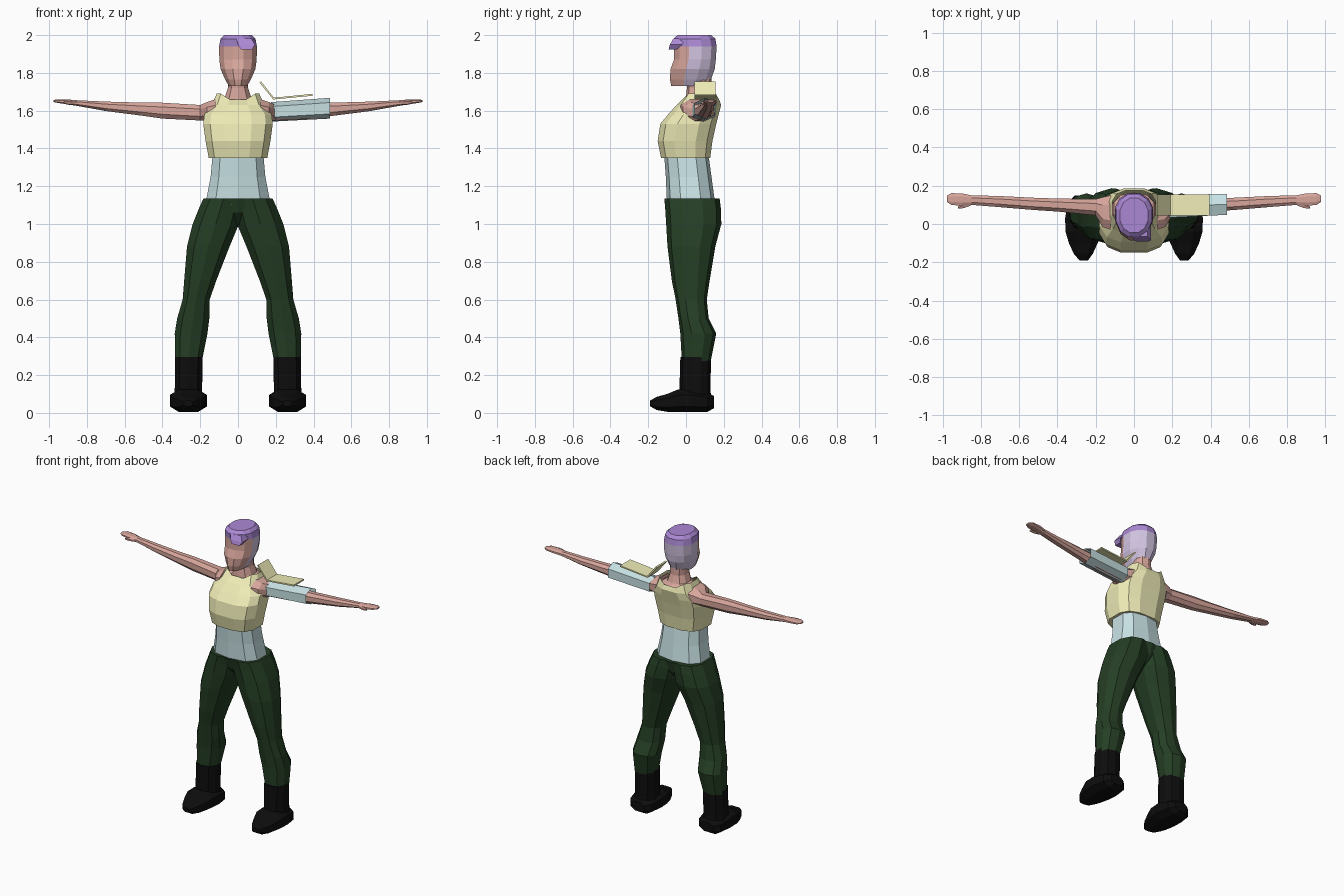
import bpy, bmesh, math

def material(name, rgb):
    m = bpy.data.materials.new(name)
    m.diffuse_color = (*rgb, 1)
    return m

SKIN = material("skin", (.68, .38, .33))
CREAM = material("cream", (.86, .84, .47))
BLUE = material("pale_blue", (.58, .76, .78))
GREEN = material("dark_green", (.018, .048, .018))
BLACK = material("black", (.004, .004, .004))
HAIR = material("purple", (.41, .25, .66))
SHAVED = material("light_purple", (.66, .56, .77))

def finish(name, bm, mats, mirror=False):
    bmesh.ops.recalc_face_normals(bm, faces=bm.faces)
    me = bpy.data.meshes.new(name)
    bm.to_mesh(me)
    bm.free()
    for m in mats:
        me.materials.append(m)
    ob = bpy.data.objects.new(name, me)
    bpy.context.collection.objects.link(ob)
    if mirror:
        ob.modifiers.new("mirror", 'MIRROR').use_mirror_merge = False
    return ob

def section(n, p):
    """Unit superellipse polygon with n sides, scaled to fill -1..1."""
    pts = []
    for i in range(n):
        a = (i + .5) * 2 * math.pi / n
        c, s = math.cos(a), math.sin(a)
        pts.append((math.copysign(abs(c) ** (2 / p), c), math.copysign(abs(s) ** (2 / p), s)))
    mu = max(u for u, v in pts)
    mv = max(v for u, v in pts)
    return [(u / mu, v / mv) for u, v in pts]

def loft(name, rings, mat, n=10, p=2.3, axis='z', caps=(True, True), mirror=False,
         shape=None, pick=None):
    """Rings are (position, a0, a1, b0, b1): bounds of each section across the axis."""
    bm = bmesh.new()
    rows = []
    for t, a0, a1, b0, b1 in rings:
        row = []
        for u, v in section(n, p):
            a = (a0 + a1) / 2 + u * (a1 - a0) / 2
            b = (b0 + b1) / 2 + v * (b1 - b0) / 2
            co = {'x': (t, a, b), 'y': (a, t, b), 'z': (a, b, t)}[axis]
            row.append(bm.verts.new(shape(*co) if shape else co))
        rows.append(row)
    for r, s in zip(rows, rows[1:]):
        for i in range(n):
            j = (i + 1) % n
            bm.faces.new((r[i], r[j], s[j], s[i]))
    if caps[0]:
        bm.faces.new(rows[0])
    if caps[1]:
        bm.faces.new(rows[-1])
    mats = mat if isinstance(mat, list) else [mat]
    if pick:
        for f in bm.faces:
            f.material_index = pick(f.calc_center_median())
    return finish(name, bm, mats, mirror)

# Boots: shaft and foot
loft("boot_shaft", [(.05, .185, .34, -.04, .135), (.12, .19, .335, -.035, .13),
                    (.295, .187, .333, -.03, .132)], BLACK, 10, mirror=True)
loft("boot_foot", [(.148, .215, .31, .025, .09), (.115, .18, .345, .006, .105),
                   (.03, .165, .36, .004, .125), (-.04, .17, .358, .004, .125),
                   (-.1, .19, .34, .006, .1), (-.155, .215, .315, .015, .085),
                   (-.19, .24, .285, .035, .065)], BLACK, 8, 2.6, 'y', mirror=True)

# Trousers: legs and pelvis
loft("trouser_leg", [(.27, .192, .332, -.022, .13), (.42, .162, .335, -.03, .16),
                     (.5, .152, .322, -.04, .12), (.6, .15, .293, -.055, .11),
                     (.7, .115, .285, -.075, .125), (.88, .045, .27, -.098, .155),
                     (1.0, -.005, .24, -.105, .187), (1.08, -.02, .208, -.11, .185),
                     (1.135, -.03, .183, -.115, .178)], GREEN, 10, mirror=True)
loft("trouser_pelvis", [(.995, -.05, .05, -.03, .1), (1.06, -.14, .14, -.09, .16),
                        (1.135, -.178, .178, -.112, .175)], GREEN, 10)

# Torso: midriff shirt and cropped top
loft("midriff_shirt", [(1.1, -.165, .165, -.1, .155), (1.14, -.166, .166, -.102, .15),
                       (1.25, -.145, .145, -.107, .135), (1.36, -.135, .135, -.115, .12)],
     BLUE, 10, 2.7)

def neckline(x, y, z):
    return (x, y, z - .03) if z > 1.685 and abs(x) < .07 else (x, y, z)

loft("cropped_top", [(1.35, -.155, .155, -.132, .128), (1.44, -.172, .172, -.15, .14),
                     (1.53, -.184, .184, -.136, .16), (1.58, -.178, .178, -.095, .173),
                     (1.63, -.138, .138, -.05, .186), (1.69, -.113, .113, -.005, .175)],
     CREAM, 12, 2.8, caps=(True, False), shape=neckline)

# Shoulders and neck
loft("neck", [(1.6, -.12, .12, -.03, .16), (1.65, -.105, .105, .0, .165),
              (1.67, -.07, .07, .0, .15), (1.72, -.053, .053, .005, .135),
              (1.8, -.055, .055, .0, .135)], SKIN, 10)

# Head: skin face, shaved sides, purple crown
def head_zone(c):
    if c.z > 1.945:
        return 1
    return 2 if c.y > .01 and c.z > 1.745 else 0

loft("head", [(1.73, -.048, .048, -.078, .1), (1.765, -.068, .068, -.085, .132),
              (1.82, -.092, .092, -.082, .152), (1.87, -.099, .099, -.063, .158),
              (1.94, -.1, .1, -.062, .162), (1.98, -.093, .093, -.068, .156),
              (2.0, -.073, .073, -.045, .135)], [SKIN, HAIR, SHAVED], 12, 2.2, pick=head_zone)
loft("fringe", [(1.925, .015, .075, -.092, -.05), (1.95, .0, .09, -.085, -.02),
                (1.983, -.01, .07, -.066, .0)], HAIR, 4, 2)

# Arms with hands and thumbs
loft("arm", [(.12, -.03, .15, 1.54, 1.66), (.165, -.015, .14, 1.545, 1.645),
             (.2, .045, .13, 1.548, 1.63), (.4, .065, .133, 1.558, 1.642),
             (.52, .073, .137, 1.575, 1.643), (.7, .088, .146, 1.598, 1.648),
             (.85, .1, .15, 1.625, 1.655), (.9, .095, .16, 1.633, 1.659),
             (.955, .1, .161, 1.641, 1.66), (.978, .115, .148, 1.646, 1.656)],
     SKIN, 8, 2.3, 'x', mirror=True)
loft("thumb", [(.855, .095, .12, 1.628, 1.65), (.89, .083, .11, 1.63, 1.65),
               (.92, .08, .092, 1.636, 1.648)], SKIN, 6, 2, 'x', mirror=True)

# Single sleeve, an open tube
loft("sleeve", [(.175, .033, .15, 1.542, 1.645), (.486, .048, .158, 1.558, 1.668)],
     BLUE, 6, 2.3, 'x', caps=(False, False))

# Bent shoulder plate
bm = bmesh.new()
rows = [[bm.verts.new((x, y, z)) for y in (.045, .155)]
        for x, z in ((.118, 1.752), (.188, 1.664), (.395, 1.684))]
for r, s in zip(rows, rows[1:]):
    bm.faces.new((r[0], r[1], s[1], s[0]))
plate = finish("shoulder_plate", bm, [CREAM])
thick = plate.modifiers.new("thickness", 'SOLIDIFY')
thick.thickness = .01
thick.offset = 0
